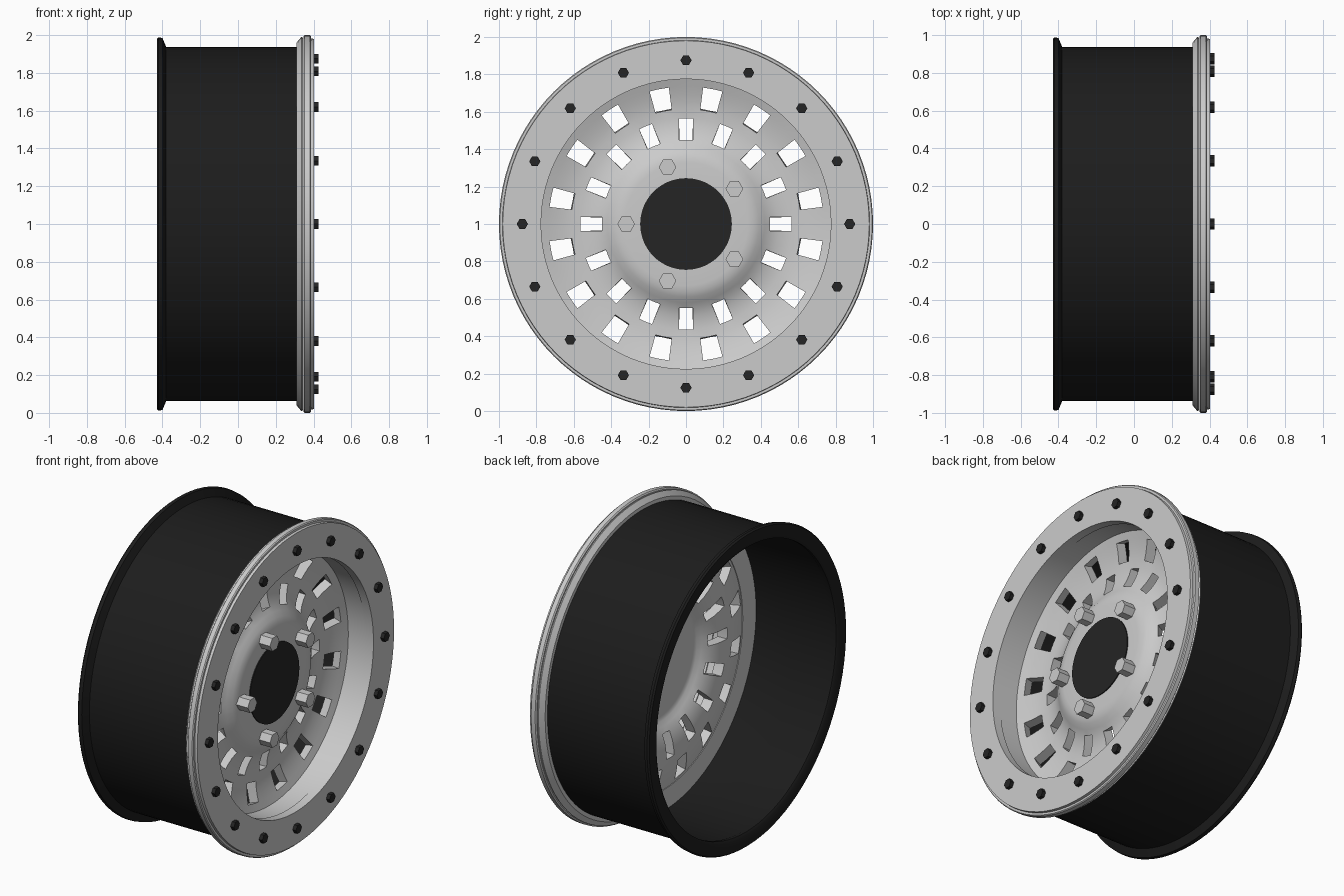
import bpy, bmesh, math

if "Cube" in bpy.data.objects:
    bpy.data.objects.remove(bpy.data.objects["Cube"])

SEG = 96


def material(name, c):
    m = bpy.data.materials.new(name)
    m.diffuse_color = (c, c, c, 1)
    m.use_nodes = True
    m.node_tree.nodes["Principled BSDF"].inputs["Base Color"].default_value = m.diffuse_color
    return m


black = material("black_paint", 0.012)
bolt_black = material("bolt_black", 0.018)


def finish(name, bm, mat=None, smooth=True):
    bmesh.ops.recalc_face_normals(bm, faces=bm.faces)
    me = bpy.data.meshes.new(name)
    bm.to_mesh(me)
    bm.free()
    ob = bpy.data.objects.new(name, me)
    bpy.context.collection.objects.link(ob)
    if mat:
        me.materials.append(mat)
    if smooth:
        bpy.ops.object.select_all(action='DESELECT')
        ob.select_set(True)
        bpy.context.view_layer.objects.active = ob
        bpy.ops.object.shade_smooth_by_angle(angle=math.radians(35))
    return ob


def point(x, r, a):
    # the wheel axle runs along x at z = 1
    return (x, r * math.cos(a), 1 + r * math.sin(a))


def lathe(name, profile, mat=None):
    # closed (x, radius) profile spun about the axle
    bm = bmesh.new()
    rings = [[bm.verts.new(point(x, r, 2 * math.pi * i / SEG)) for x, r in profile]
             for i in range(SEG)]
    n = len(profile)
    for i in range(SEG):
        a, b = rings[i], rings[(i + 1) % SEG]
        for j in range(n):
            k = (j + 1) % n
            bm.faces.new((a[j], a[k], b[k], b[j]))
    return finish(name, bm, mat)


def prism(bm, x0, x1, y, z, r, sides):
    ends = []
    for x in (x0, x1):
        ends.append([bm.verts.new((x, y + r * math.cos(2 * math.pi * i / sides),
                                   z + r * math.sin(2 * math.pi * i / sides)))
                     for i in range(sides)])
    for e in ends:
        bm.faces.new(e)
    for i in range(sides):
        k = (i + 1) % sides
        bm.faces.new((ends[0][i], ends[0][k], ends[1][k], ends[1][i]))


def hex_circle(name, count, radius, start, x0, x1, size, mat=None):
    bm = bmesh.new()
    for i in range(count):
        _, y, z = point(0, radius, start + 2 * math.pi * i / count)
        prism(bm, x0, x1, y, z, size, 6)
    return finish(name, bm, mat, smooth=False)


# barrel with flared rear lip
lathe("barrel", [(-0.43, 0.91), (-0.43, 0.98), (-0.42, 0.988), (-0.40, 0.985), (-0.38, 0.937),
                 (0.312, 0.937), (0.312, 0.912), (-0.36, 0.912), (-0.40, 0.895), (-0.42, 0.895)],
      black)

# outer flange of the wheel centre
lathe("front_flange", [(0.15, 0.912), (0.15, 0.78), (0.345, 0.78), (0.345, 0.985),
                       (0.335, 0.99), (0.31, 0.96), (0.31, 0.912)])

# clamp ring on the face
lathe("clamp_ring", [(0.346, 0.775), (0.346, 0.992), (0.352, 1.0), (0.38, 1.0), (0.386, 0.995),
                     (0.386, 0.982), (0.402, 0.98), (0.402, 0.775)])

# dished centre: polar grid with two staggered rows of windows left open
dish = [(0.250, 0.20), (0.250, 0.33), (0.246, 0.36), (0.235, 0.39), (0.215, 0.42), (0.197, 0.45),
        (0.183, 0.49), (0.176, 0.53), (0.174, 0.565), (0.177, 0.615), (0.184, 0.655),
        (0.194, 0.695), (0.207, 0.735), (0.225, 0.785)]
bm = bmesh.new()
rows = []
for x, r in dish:
    inner = math.asin(0.037 / max(r, 0.42))
    outer = math.radians(4.1)
    mid = math.radians(11.25)
    row = []
    for s in range(16):
        for a in (-inner, 0, inner, mid - outer, mid, mid + outer):
            row.append(bm.verts.new(point(x, r, 2 * mid * s + a)))
    rows.append(row)
for j in range(len(rows) - 1):
    mean = (dish[j][1] + dish[j + 1][1]) / 2
    for i in range(96):
        if i % 6 in (0, 1) and 0.45 < mean < 0.565:
            continue
        if i % 6 in (3, 4) and 0.615 < mean < 0.735:
            continue
        k = (i + 1) % 96
        bm.faces.new((rows[j][i], rows[j + 1][i], rows[j + 1][k], rows[j][k]))
bm.faces.new(rows[0])
disc = finish("wheel_disc", bm, smooth=False)
if disc.data.polygons[-1].normal.x < 0:
    disc.data.flip_normals()
solid = disc.modifiers.new("thickness", 'SOLIDIFY')
solid.thickness = 0.065
solid.offset = -1
bpy.ops.object.select_all(action='DESELECT')
disc.select_set(True)
bpy.context.view_layer.objects.active = disc
bpy.ops.object.modifier_apply(modifier="thickness")
bpy.ops.object.shade_smooth_by_angle(angle=math.radians(35))

# hub cap
bm = bmesh.new()
prism(bm, 0.235, 0.256, 0, 1, 0.245, 64)
finish("hub_cap", bm, bolt_black)

# fasteners
hex_circle("ring_bolts", 16, 0.875, 0, 0.395, 0.425, 0.03, bolt_black)
hex_circle("lug_nuts", 5, 0.32, math.pi, 0.24, 0.325, 0.047)
